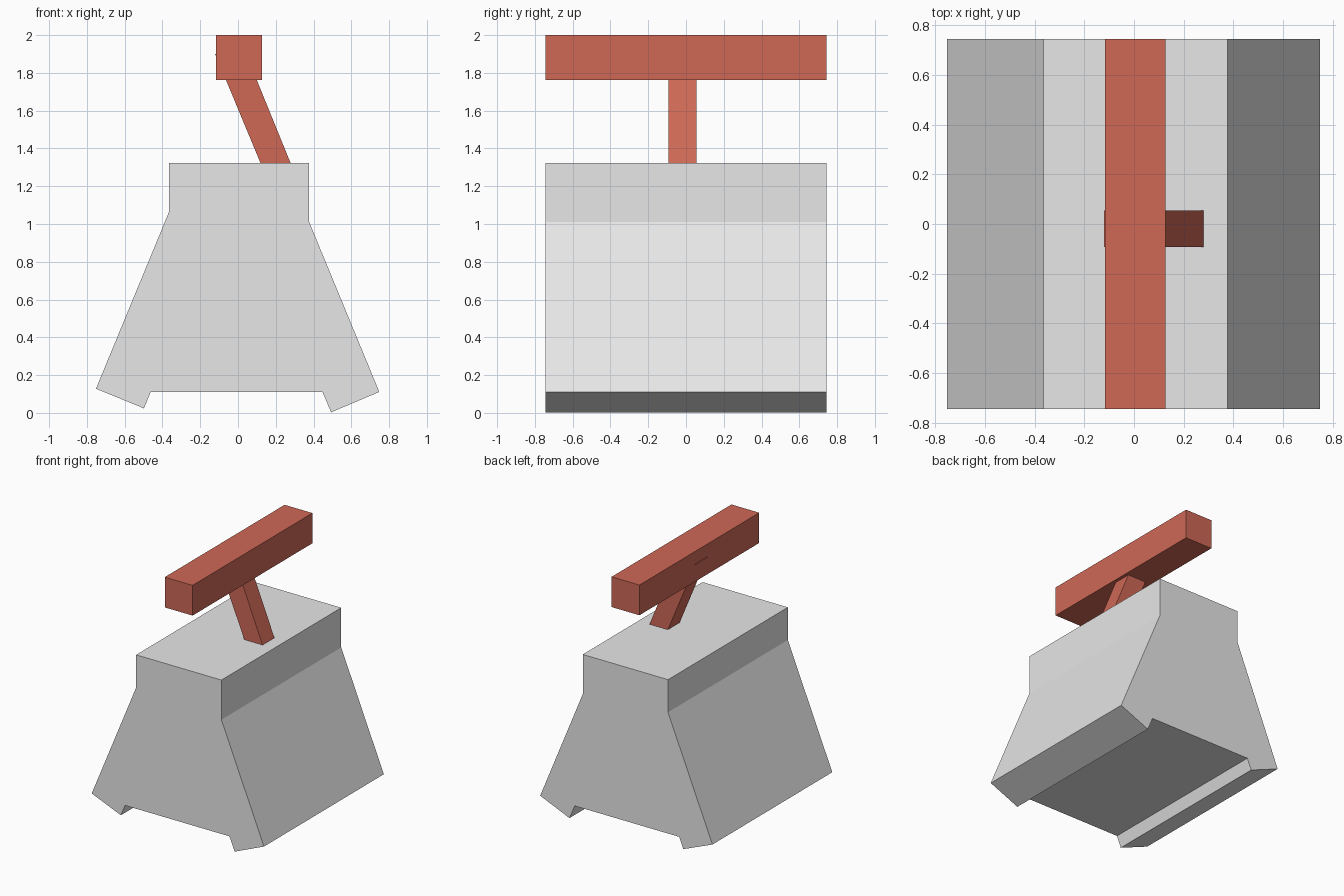
import bpy
import bmesh

if "Cube" in bpy.data.objects:
    bpy.data.objects.remove(bpy.data.objects["Cube"])


def material(name, rgb):
    m = bpy.data.materials.new(name)
    m.diffuse_color = (*rgb, 1)
    m.use_nodes = True
    m.node_tree.nodes["Principled BSDF"].inputs["Base Color"].default_value = m.diffuse_color
    return m


def extrude_profile(name, profile, y0, y1, mat):
    """Extrude an (x, z) outline along y."""
    bm = bmesh.new()
    face = bm.faces.new([bm.verts.new((x, y0, z)) for x, z in profile])
    ext = bmesh.ops.extrude_face_region(bm, geom=[face])
    verts = [g for g in ext["geom"] if isinstance(g, bmesh.types.BMVert)]
    bmesh.ops.translate(bm, verts=verts, vec=(0, y1 - y0, 0))
    bmesh.ops.recalc_face_normals(bm, faces=bm.faces)
    mesh = bpy.data.meshes.new(name)
    bm.to_mesh(mesh)
    bm.free()
    mesh.materials.append(mat)
    obj = bpy.data.objects.new(name, mesh)
    bpy.context.collection.objects.link(obj)
    return obj


grey = material("light grey", (0.8, 0.8, 0.8))
red = material("brick red", (0.62, 0.14, 0.093))

# Flared body with two splayed feet and a recessed underside
extrude_profile("body", [
    (-0.365, 1.322), (-0.365, 1.065), (-0.752, 0.128), (-0.498, 0.024),
    (-0.462, 0.111), (0.447, 0.111), (0.493, 0.003), (0.748, 0.111),
    (0.377, 1.01), (0.377, 1.322)], -0.745, 0.745, grey)

# Leaning post, rising from the top deck into the handle
extrude_profile("post", [
    (0.141, 1.27), (0.300, 1.27), (0.025, 1.945), (-0.121, 1.90)],
    -0.092, 0.055, red)

# Handle bar across the top
extrude_profile("handle", [
    (-0.116, 1.762), (0.126, 1.762), (0.126, 2.0), (-0.116, 2.0)],
    -0.745, 0.745, red)
